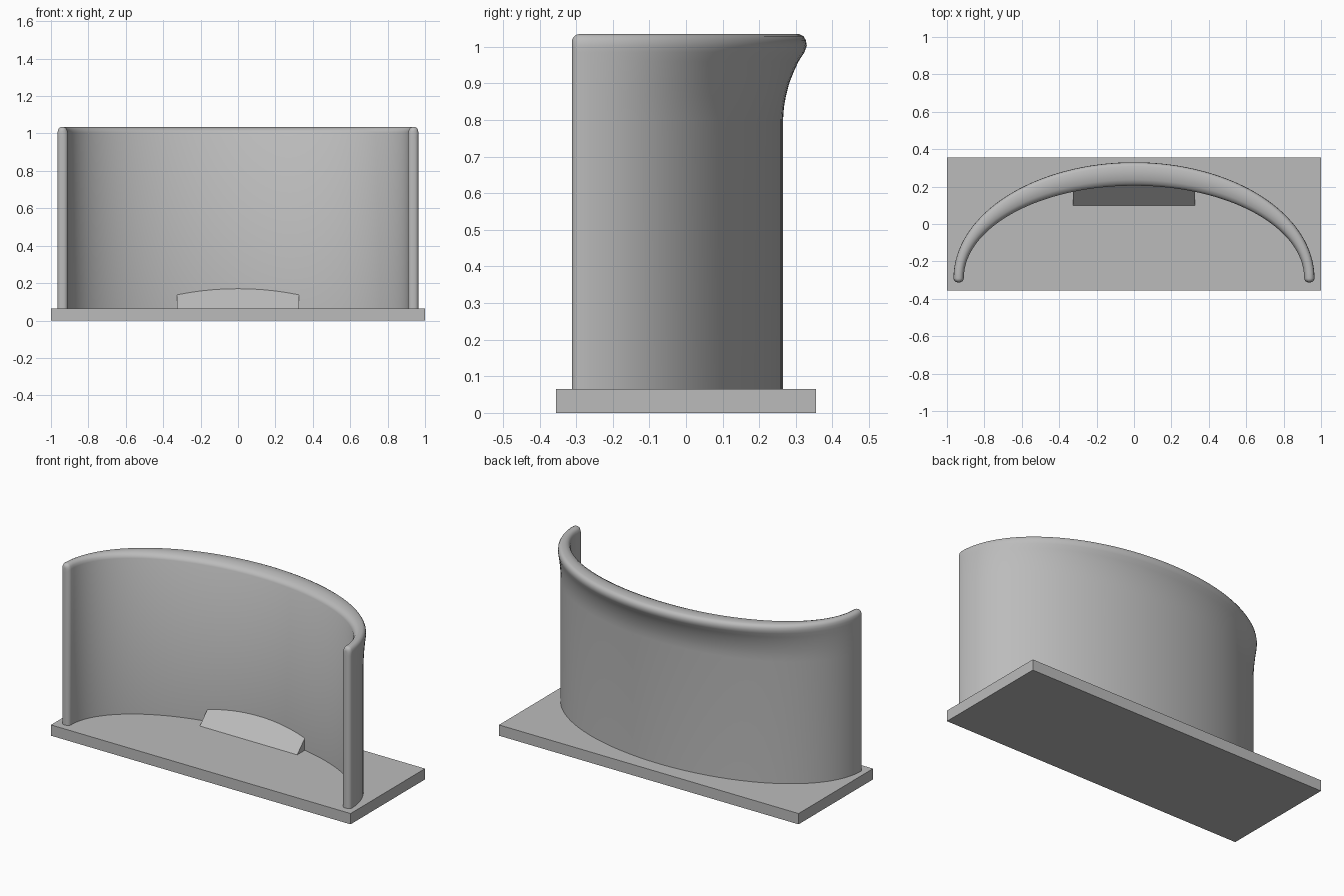
import bpy, bmesh, math

cube = bpy.data.objects.get("Cube")
if cube:
    bpy.data.objects.remove(cube, do_unlink=True)

grey = bpy.data.materials.new("plain grey")
grey.use_nodes = True
COLOUR = (0.5, 0.5, 0.5, 1)
grey.diffuse_color = COLOUR
grey.node_tree.nodes["Principled BSDF"].inputs["Base Color"].default_value = COLOUR


def finish(name, bm, smooth=False):
    """Turn a bmesh into a named, coloured object."""
    bmesh.ops.recalc_face_normals(bm, faces=bm.faces[:])
    mesh = bpy.data.meshes.new(name)
    bm.to_mesh(mesh)
    bm.free()
    mesh.materials.append(grey)
    obj = bpy.data.objects.new(name, mesh)
    bpy.context.collection.objects.link(obj)
    if smooth:
        bpy.ops.object.select_all(action="DESELECT")
        obj.select_set(True)
        bpy.context.view_layer.objects.active = obj
        bpy.ops.object.shade_smooth_by_angle(angle=math.radians(40))
    return obj


def loft(bm, sections):
    """Skin closed loops of points and cap both ends."""
    rings = [[bm.verts.new(p) for p in s] for s in sections]
    for a, b in zip(rings, rings[1:]):
        for i in range(len(a)):
            j = (i + 1) % len(a)
            bm.faces.new((a[i], a[j], b[j], b[i]))
    bm.faces.new(rings[0])
    bm.faces.new(rings[-1])


# Base plate
BASE_TOP = 0.065
bm = bmesh.new()
loft(bm, [[(x, y, z) for x, y in ((-1, -.355), (1, -.355), (1, .355), (-1, .355))]
          for z in (0, BASE_TOP)])
finish("base_plate", bm)

# Curved wall: profile points are (thickness fraction, lip flare, height)
PROFILE = [
    (0, 0, .06), (0, 0, 1.005), (.08, .1, 1.02), (.2, .3, 1.03), (.4, .6, 1.035),
    (.65, 1, 1.035), (.85, 1, 1.029), (.96, 1, 1.018), (1, 1, 1.003), (1, .9, .985),
    (1, .65, .96), (1, .44, .93), (1, .26, .9), (1, .12, .865), (1, .04, .835),
    (1, 0, .8), (1, 0, .06),
]
END_Y, ROUND = -.29, .022


def wall_section(theta, bend=0.0):
    """Section at an angle; bend rounds over the free ends."""
    inset = ROUND * (1 - math.cos(bend))
    points = []
    for u, flare, z in PROFILE:
        u = .5 + (u - .5) * (1 - inset / .0275)
        x = (.91 + .055 * u) * math.cos(theta)
        y = END_Y + (.495 + .06 * u + .065 * flare) * math.sin(theta)
        points.append((x, y - ROUND * math.sin(bend), z - inset if z > 1 else z))
    return points


SEGMENTS, BENDS = 64, 5
bends = [i / BENDS * math.pi / 2 for i in range(1, BENDS + 1)]
sections = [wall_section(0, b) for b in reversed(bends)]
sections += [wall_section(math.pi * i / SEGMENTS) for i in range(SEGMENTS + 1)]
sections += [wall_section(math.pi, b) for b in bends]
bm = bmesh.new()
loft(bm, sections)
finish("curved_wall", bm, smooth=True)

# Sloped wedge against the inside of the wall
bm = bmesh.new()
loft(bm, [[(x, .1, BASE_TOP), (x, .22, BASE_TOP), (x, .22, BASE_TOP + .12)]
          for x in (-.325, .325)])
finish("sloped_wedge", bm)
